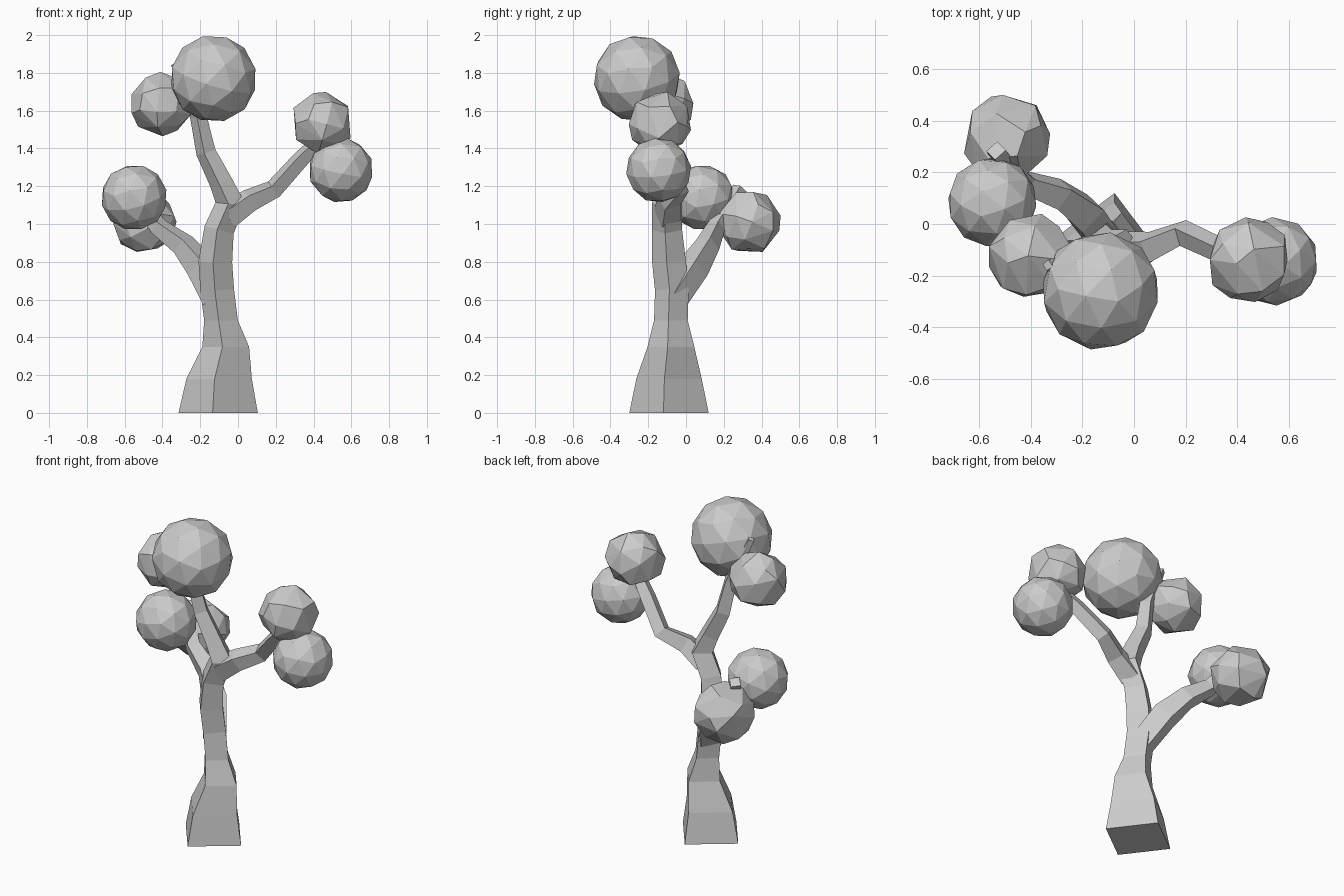
import bpy, bmesh, math
from mathutils import Vector

cube = bpy.data.objects.get("Cube")
if cube:
    bpy.data.objects.remove(cube, do_unlink=True)

grey = bpy.data.materials.new("plain grey")
grey.use_nodes = True
colour = (0.6, 0.6, 0.6, 1)
grey.diffuse_color = colour
grey.node_tree.nodes["Principled BSDF"].inputs["Base Color"].default_value = colour


def finish(name, bm):
    bmesh.ops.recalc_face_normals(bm, faces=bm.faces)
    mesh = bpy.data.meshes.new(name)
    bm.to_mesh(mesh)
    bm.free()
    mesh.materials.append(grey)
    obj = bpy.data.objects.new(name, mesh)
    bpy.context.collection.objects.link(obj)
    return obj


def limb(name, path):
    """Four-sided tapering tube along points of (x, y, z, radius)."""
    bm = bmesh.new()
    pts = [Vector(p[:3]) for p in path]
    side = Vector((math.cos(math.radians(-8)), math.sin(math.radians(-8)), 0))
    rings = []
    for i, p in enumerate(pts):
        along = (pts[min(i + 1, len(pts) - 1)] - pts[max(i - 1, 0)]).normalized()
        if p.z < 0.5:
            along = Vector((0, 0, 1))
        side = (side - along * side.dot(along)).normalized()
        other = along.cross(side)
        r = path[i][3]
        rings.append([bm.verts.new(p + d * r) for d in (side, other, -side, -other)])
    for a, b in zip(rings, rings[1:]):
        for k in range(4):
            n = (k + 1) % 4
            bm.faces.new((a[k], a[n], b[n], b[k]))
    bm.faces.new(rings[0])
    bm.faces.new(rings[-1])
    return finish(name, bm)


def foliage(name, centre, radius, coarse=False, turn=0.0):
    """Faceted leaf ball; coarse ones have fewer, larger faces."""
    bm = bmesh.new()
    bmesh.ops.create_icosphere(bm, subdivisions=2, radius=radius)
    obj = finish(name, bm)
    obj.location = centre
    obj.rotation_euler = (turn, turn * 0.6, turn * 1.7)
    if coarse:
        mod = obj.modifiers.new("fewer faces", "DECIMATE")
        mod.ratio = 0.6


# Trunk running on into the tall upper branch
limb("trunk", [
    (-0.105, -0.09, 0, 0.212), (-0.1, -0.09, 0.18, 0.175),
    (-0.065, -0.08, 0.35, 0.125), (-0.09, -0.08, 0.49, 0.09),
    (-0.11, -0.075, 0.65, 0.09), (-0.12, -0.09, 0.8, 0.09),
    (-0.1, -0.1, 0.97, 0.08), (-0.04, -0.1, 1.11, 0.08),
    (-0.09, -0.11, 1.22, 0.062), (-0.17, -0.12, 1.38, 0.053),
    (-0.21, -0.14, 1.57, 0.045), (-0.27, -0.15, 1.72, 0.035),
    (-0.335, -0.16, 1.85, 0.022)])

# Low branch to the right and back
limb("low_branch", [
    (-0.11, -0.07, 0.6, 0.08), (-0.19, 0.04, 0.77, 0.085),
    (-0.29, 0.115, 0.89, 0.066), (-0.42, 0.16, 0.985, 0.05),
    (-0.5, 0.23, 1.09, 0.045), (-0.535, 0.285, 1.19, 0.04)])

# Branch to the left
limb("left_branch", [
    (-0.06, -0.1, 1.04, 0.075), (0.06, -0.09, 1.125, 0.065),
    (0.19, -0.035, 1.185, 0.053), (0.33, -0.1, 1.34, 0.048),
    (0.42, -0.14, 1.43, 0.04)])

# Leaf balls
foliage("crown_foliage", (-0.13, -0.26, 1.77), 0.232, turn=0.3)
foliage("upper_rear_foliage", (-0.405, -0.125, 1.635), 0.165, True, 0.9)
foliage("low_front_foliage", (-0.55, 0.085, 1.14), 0.176, turn=0.7)
foliage("low_rear_foliage", (-0.495, 0.335, 1.01), 0.17, True, 0.5)
foliage("left_upper_foliage", (0.445, -0.14, 1.535), 0.165, True, 1.2)
foliage("left_lower_foliage", (0.545, -0.145, 1.285), 0.173, turn=1.1)
